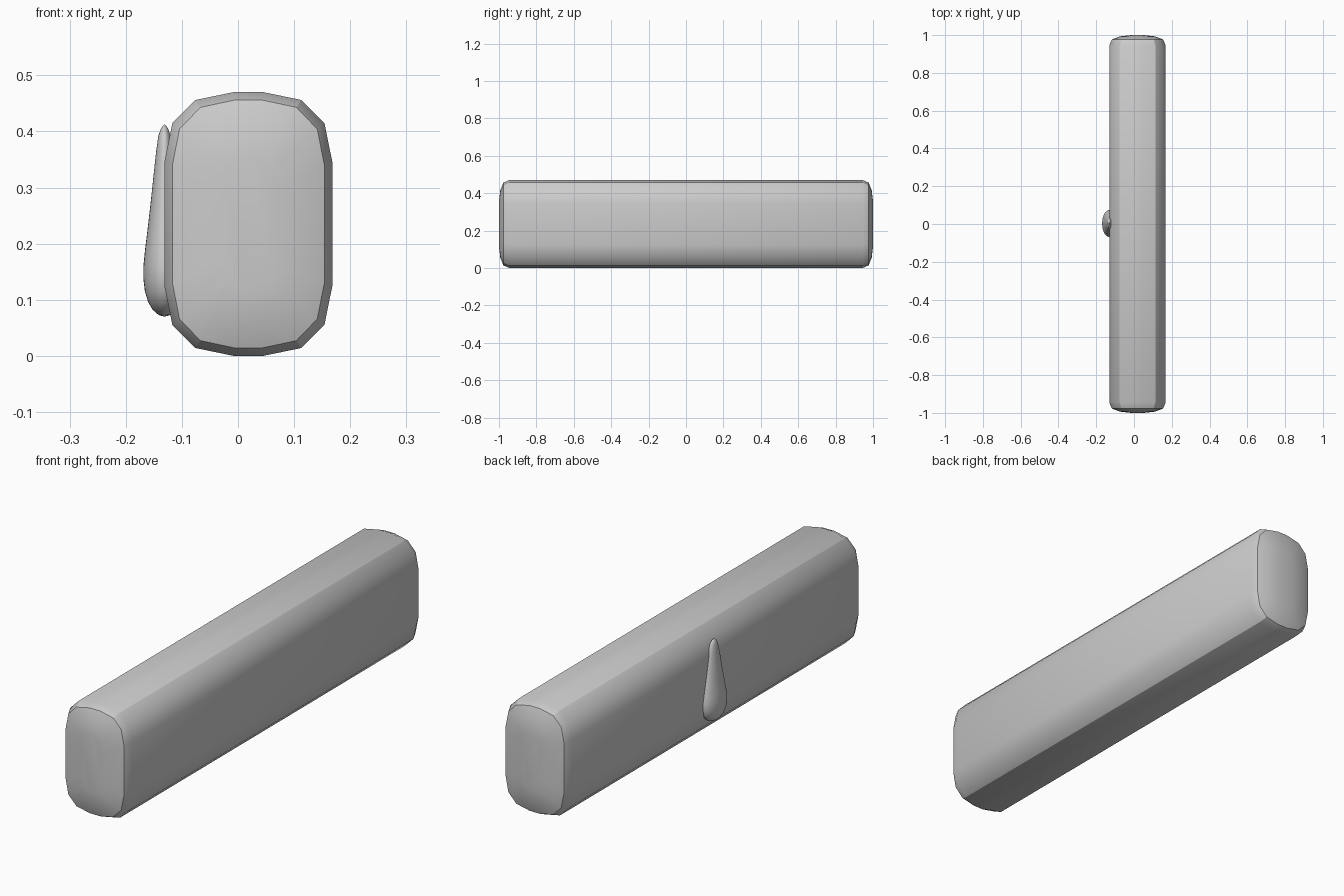
import bpy, bmesh, math

if "Cube" in bpy.data.objects:
    bpy.data.objects.remove(bpy.data.objects["Cube"])


def skin_rings(name, rings):
    """Join equal-sized rings of points into a closed solid."""
    bm = bmesh.new()
    loops = [[bm.verts.new(p) for p in ring] for ring in rings]
    n = len(loops[0])
    for a, b in zip(loops, loops[1:]):
        for i in range(n):
            j = (i + 1) % n
            bm.faces.new((a[i], a[j], b[j], b[i]))
    bm.faces.new(loops[0])
    bm.faces.new(loops[-1])
    bmesh.ops.recalc_face_normals(bm, faces=bm.faces)
    mesh = bpy.data.meshes.new(name)
    bm.to_mesh(mesh)
    bm.free()
    obj = bpy.data.objects.new(name, mesh)
    bpy.context.collection.objects.link(obj)
    bpy.ops.object.select_all(action='DESELECT')
    obj.select_set(True)
    bpy.context.view_layer.objects.active = obj
    bpy.ops.object.shade_smooth_by_angle(angle=math.radians(30))
    return obj


# Long rounded bar: 16-sided section with rounded ends
CX, CZ, HX, HZ = 0.0185, 0.235, 0.1495, 0.235
corner = [(0, 0.124), (0.014, 0.055), (0.055, 0.014), (0.123, 0)]  # inset x, z
quarter = [(HX - a, HZ - b) for a, b in corner]
section = (quarter
           + [(-x, z) for x, z in reversed(quarter)]
           + [(-x, -z) for x, z in quarter]
           + [(x, -z) for x, z in reversed(quarter)])
ends = [(0, 0.945), (0.014, 0.977), (0.055, 0.993), (0.115, 1.0)]  # inset, y


def bar_ring(inset, y):
    sx, sz = (HX - inset) / HX, (HZ - inset) / HZ
    return [(CX + x * sx, y, CZ + z * sz) for x, z in section]


skin_rings("bar", [bar_ring(i, -y) for i, y in reversed(ends)]
           + [bar_ring(i, y) for i, y in ends])

# Flattened teardrop half sunk into the left side
drop = [(0.070, 0.03), (0.073, 0.28), (0.082, 0.55), (0.096, 0.77),
        (0.115, 0.92), (0.137, 0.99), (0.160, 0.99), (0.19, 0.91),
        (0.23, 0.78), (0.28, 0.63), (0.33, 0.49), (0.365, 0.39),
        (0.392, 0.29), (0.406, 0.16), (0.412, 0.02)]
N = 32
skin_rings("teardrop", [
    [(-0.131 + 0.038 * r * math.cos(2 * math.pi * k / N),
      0.003 + 0.072 * r * math.sin(2 * math.pi * k / N), z)
     for k in range(N)] for z, r in drop])
